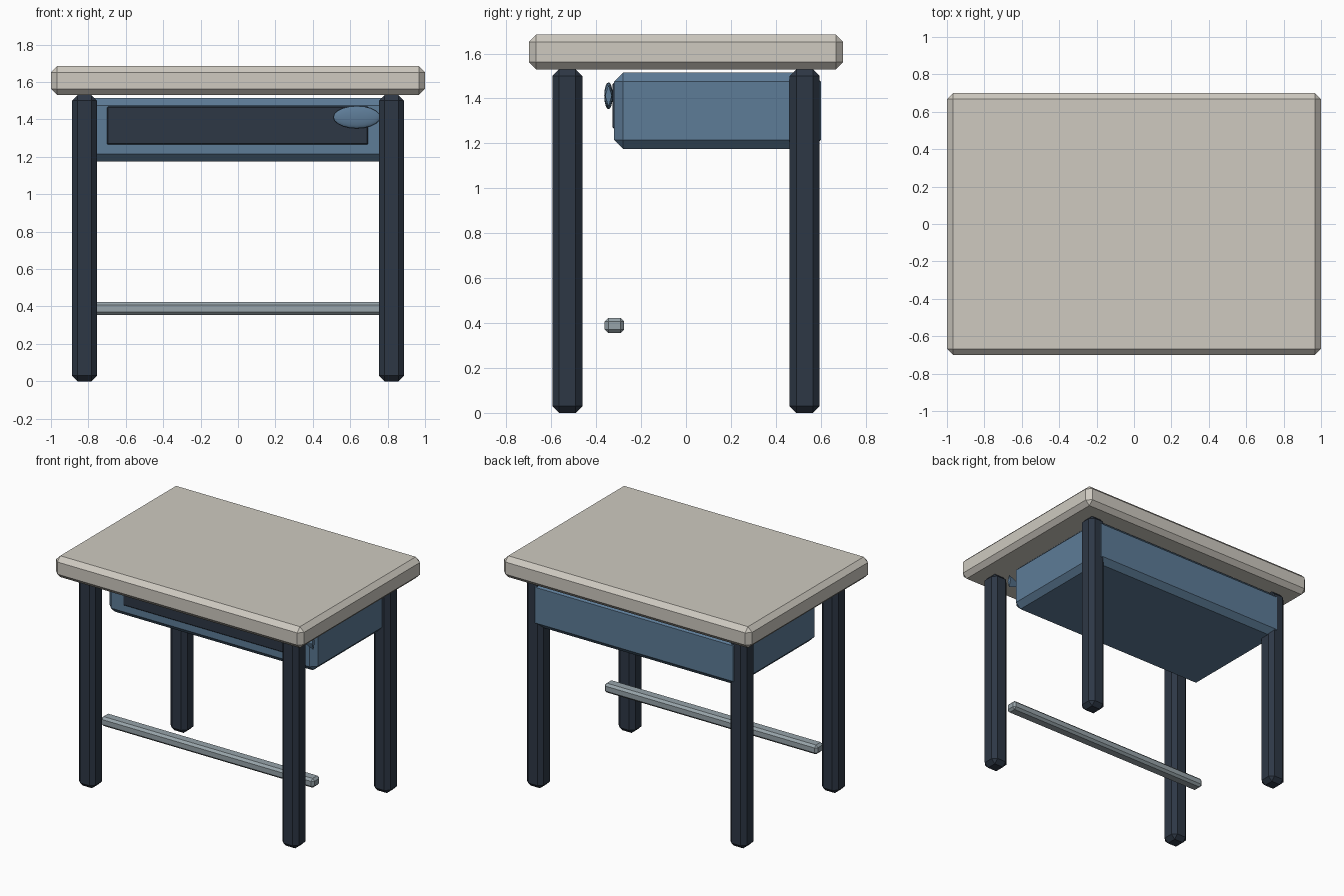
import bpy, math

if "Cube" in bpy.data.objects:
    bpy.data.objects.remove(bpy.data.objects["Cube"])


def material(name, rgb):
    m = bpy.data.materials.new(name)
    m.diffuse_color = (*rgb, 1)
    m.use_nodes = True
    m.node_tree.nodes["Principled BSDF"].inputs["Base Color"].default_value = m.diffuse_color
    return m


WOOD = material("pale_top", (0.62, 0.59, 0.53))
DARK = material("dark_steel", (0.027, 0.039, 0.06))
BLUE = material("blue_panel", (0.11, 0.2, 0.31))
METAL = material("light_metal", (0.31, 0.37, 0.4))


def box(name, lo, hi, bevel, mat):
    """Chamfered box between two corners."""
    bpy.ops.mesh.primitive_cube_add(size=1, location=[(a + b) / 2 for a, b in zip(lo, hi)])
    o = bpy.context.object
    o.name = name
    o.scale = [b - a for a, b in zip(lo, hi)]
    bpy.ops.object.transform_apply(location=False, rotation=False, scale=True)
    b = o.modifiers.new("chamfer", 'BEVEL')
    b.width = bevel
    b.segments = 1
    o.data.materials.append(mat)
    return o


# Table top
box("table_top", (-1, -0.70, 1.53), (1, 0.70, 1.685), 0.033, WOOD)

# Four legs
LW = 0.067
for sx, side in ((-1, "left"), (1, "right")):
    for sy, end in ((-1, "front"), (1, "back")):
        x, y = sx * 0.82, sy * 0.528
        box(f"{end}_{side}_leg", (x - LW, y - LW, 0), (x + LW, y + LW, 1.53), 0.03, DARK)

# Storage tray under the top, with its dark opening panel
box("storage_tray", (-0.84, -0.32, 1.175), (0.84, 0.60, 1.515), 0.04, BLUE)
box("tray_opening", (-0.70, -0.327, 1.265), (0.695, -0.30, 1.47), 0.006, DARK)

# Foot rail
box("foot_rail", (-0.86, -0.362, 0.355), (0.86, -0.276, 0.423), 0.016, METAL)

# Fish-shaped ornament: flattened body
bpy.ops.mesh.primitive_uv_sphere_add(segments=16, ring_count=10, radius=1,
                                     location=(0.635, -0.345, 1.412),
                                     rotation=(0, math.pi / 2, 0))
body = bpy.context.object
body.name = "ornament_body"
body.scale = (0.06, 0.019, 0.125)
body.data.materials.append(BLUE)
bpy.ops.object.shade_smooth_by_angle()

# Ornament tail flaring away from the body
bpy.ops.mesh.primitive_cone_add(vertices=4, radius1=1, radius2=0, depth=1,
                                location=(0.79, -0.345, 1.412),
                                rotation=(0, -math.pi / 2, 0))
tail = bpy.context.object
tail.name = "ornament_tail"
tail.scale = (0.05, 0.015, 0.12)
tail.data.materials.append(BLUE)
